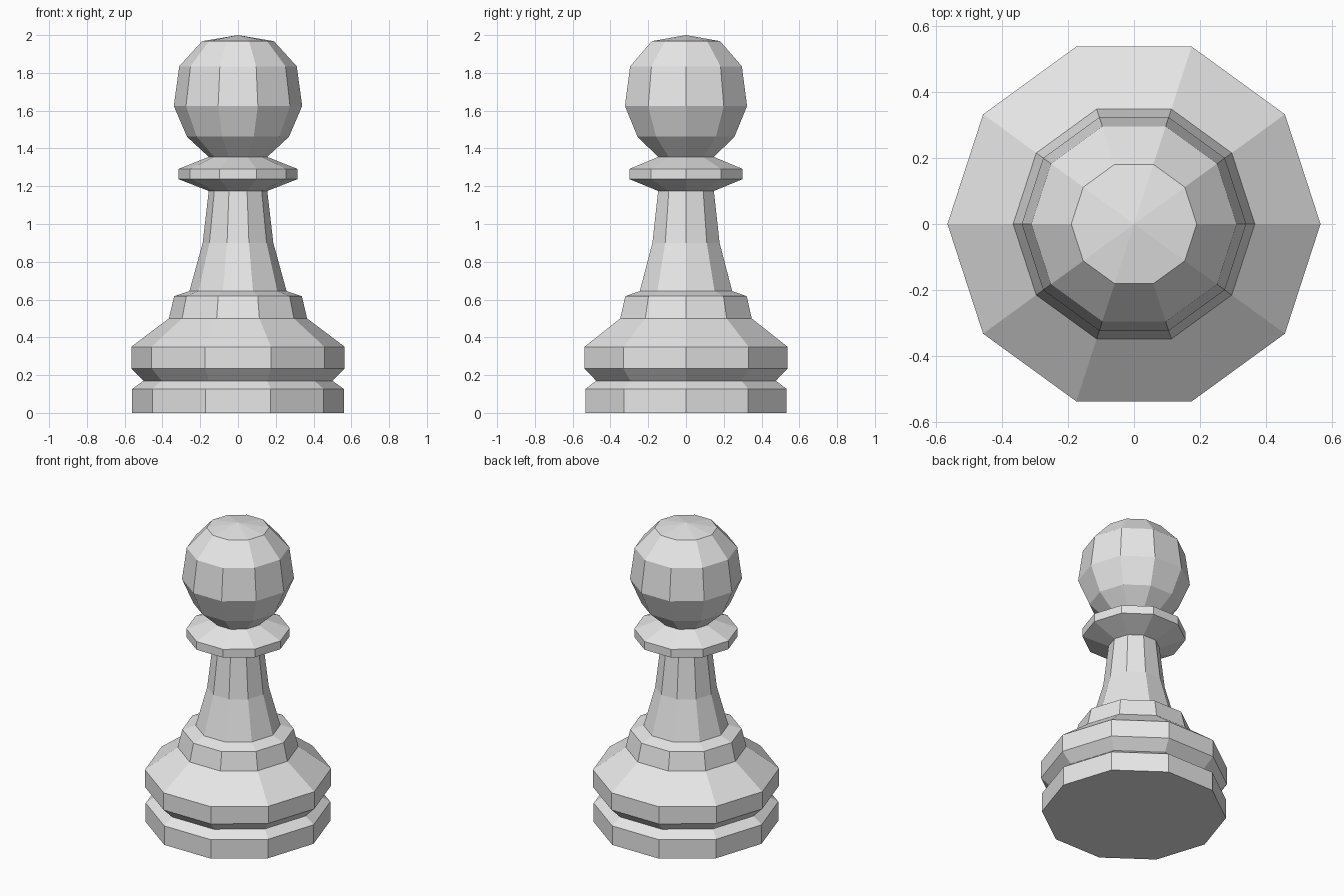
import bpy
import bmesh
from math import cos, sin, tau

SIDES = 10

cube = bpy.data.objects.get("Cube")
if cube:
    bpy.data.objects.remove(cube, do_unlink=True)

grey = bpy.data.materials.new("light grey")
grey.use_nodes = True
colour = (0.8, 0.8, 0.8, 1)
grey.diffuse_color = colour
grey.node_tree.nodes["Principled BSDF"].inputs["Base Color"].default_value = colour


def lathe(name, profile, floor=False, tip=None):
    """Turn (radius, height) points, bottom to top, into a faceted ring stack."""
    bm = bmesh.new()
    rings = [[bm.verts.new((r * cos(tau * i / SIDES), r * sin(tau * i / SIDES), z))
              for i in range(SIDES)] for r, z in profile]
    for low, high in zip(rings, rings[1:]):
        for i in range(SIDES):
            j = (i + 1) % SIDES
            bm.faces.new((low[i], low[j], high[j], high[i]))
    if floor:
        bm.faces.new(rings[0][::-1])
    if tip is not None:
        apex = bm.verts.new((0, 0, tip))
        for i in range(SIDES):
            bm.faces.new((rings[-1][i], rings[-1][(i + 1) % SIDES], apex))
    mesh = bpy.data.meshes.new(name)
    bm.to_mesh(mesh)
    bm.free()
    mesh.materials.append(grey)
    obj = bpy.data.objects.new(name, mesh)
    bpy.context.collection.objects.link(obj)
    return obj


# Grooved foot and sloping shoulder
lathe("base", [(0.56, 0), (0.56, 0.127), (0.5, 0.17), (0.565, 0.235),
               (0.565, 0.35), (0.366, 0.5)], floor=True)

# Stepped ring between the base and the stem
lathe("step", [(0.366, 0.5), (0.338, 0.618), (0.257, 0.645)])

# Tapering stem
lathe("stem", [(0.257, 0.645), (0.187, 0.9), (0.155, 1.175)])

# Collar under the head
lathe("collar", [(0.155, 1.175), (0.314, 1.237), (0.314, 1.292), (0.155, 1.355)])

# Faceted ball head with a shallow pointed cap
lathe("head", [(0.155, 1.355), (0.27, 1.462), (0.34, 1.625),
               (0.311, 1.835), (0.19, 1.968)], tip=2.0)
